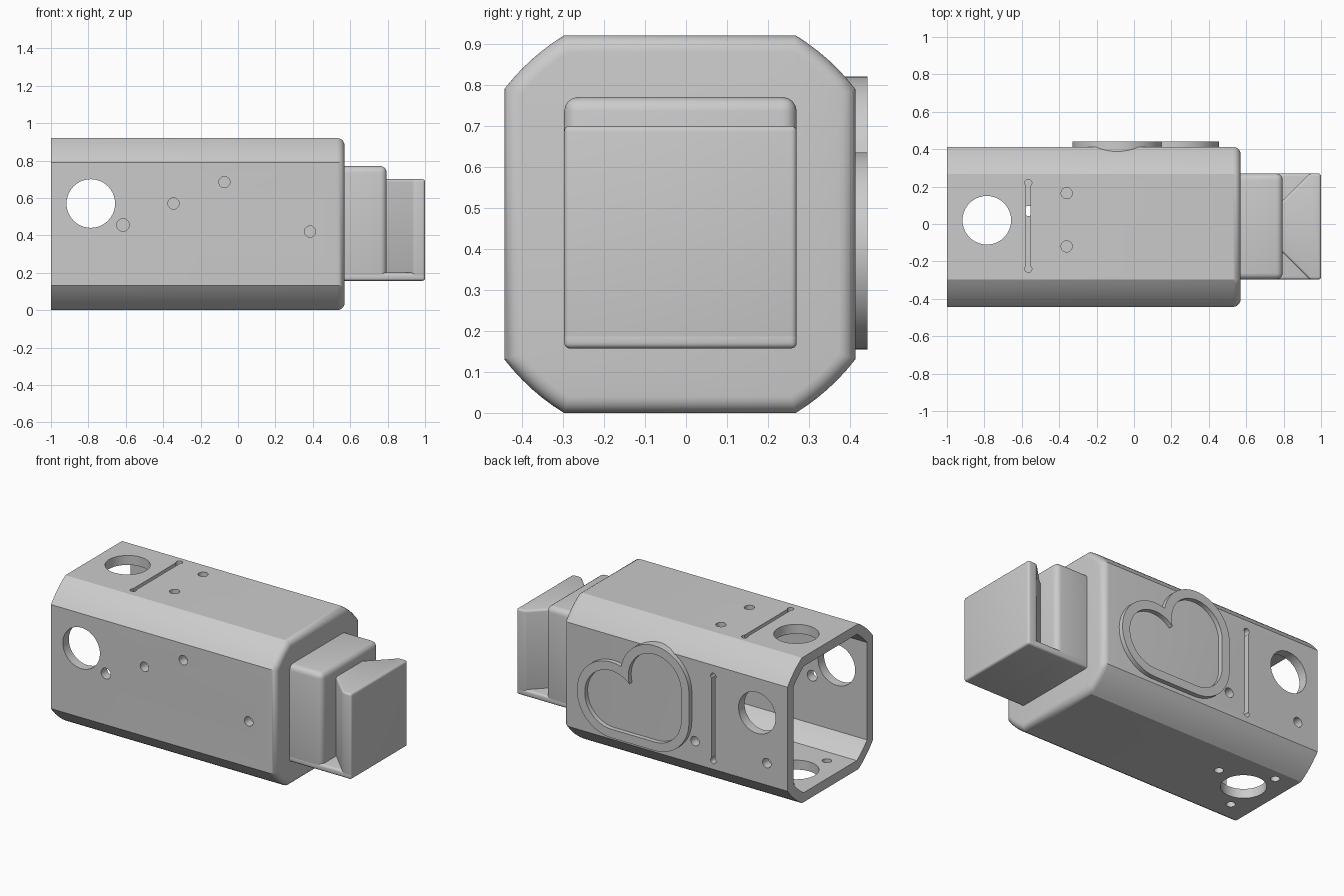
import bpy, bmesh
from math import pi, cos, sin, acos, asin, atan2, sqrt, hypot, radians

if "Cube" in bpy.data.objects:
    bpy.data.objects.remove(bpy.data.objects["Cube"])


def finish(name, bm):
    bmesh.ops.recalc_face_normals(bm, faces=bm.faces)
    me = bpy.data.meshes.new(name)
    bm.to_mesh(me)
    bm.free()
    ob = bpy.data.objects.new(name, me)
    bpy.context.collection.objects.link(ob)
    return ob


def activate(ob):
    bpy.ops.object.select_all(action='DESELECT')
    ob.select_set(True)
    bpy.context.view_layer.objects.active = ob


def smooth(ob):
    activate(ob)
    bpy.ops.object.shade_smooth_by_angle(angle=radians(30))


def bevel(ob, width, segments=4):
    m = ob.modifiers.new("bevel", 'BEVEL')
    m.width, m.segments, m.limit_method = width, segments, 'ANGLE'
    activate(ob)
    bpy.ops.object.modifier_apply(modifier=m.name)
    smooth(ob)


def loft(bm, rings):
    loops = [[bm.verts.new(p) for p in r] for r in rings]
    n = len(loops[0])
    for a, b in zip(loops, loops[1:]):
        for i in range(n):
            bm.faces.new((a[i], a[(i + 1) % n], b[(i + 1) % n], b[i]))
    bm.faces.new(loops[0][::-1])
    bm.faces.new(loops[-1])


def prism(bm, outline, axis, lo, hi):
    place = (lambda u, v, w: (u, w, v)) if axis == 'y' else (lambda u, v, w: (u, v, w))
    loft(bm, [[place(u, v, w) for u, v in outline] for w in (lo, hi)])


def arc(cx, cy, r, a0, a1, n):
    return [(cx + r * cos(a0 + (a1 - a0) * i / n), cy + r * sin(a0 + (a1 - a0) * i / n))
            for i in range(n + 1)]


def circle(x, y, r, n=32):
    return arc(x, y, r, 0, 2 * pi, n)[:-1]


def slot(x, lo, hi, r=0.019, half=0.012):
    # thin slot with a round hole at each end
    g = asin(half / r)
    return (arc(x, hi, r, -pi / 2 + g, 3 * pi / 2 - g, 14)
            + arc(x, lo, r, pi / 2 + g, 5 * pi / 2 - g, 14))


def cut(ob, cutter):
    m = ob.modifiers.new("cut", 'BOOLEAN')
    m.operation, m.solver, m.object = 'DIFFERENCE', 'EXACT', cutter
    activate(ob)
    bpy.ops.object.modifier_apply(modifier=m.name)
    bpy.data.objects.remove(cutter)


# Hollow body: box clipped by a circle, open at -x, rounded at the +x end
CY, CZ, HW, HH, R = -0.015, 0.46, 0.428, 0.46, 0.54


def body_ring(x, inset):
    w, h, r = HW - inset, HH - inset, R - inset
    a0, a1 = acos(w / r), asin(h / r)
    quarter = arc(0, 0, r, a0, a1, 6)
    pts = quarter + [(-y, z) for y, z in quarter[::-1]]
    pts += [(-y, -z) for y, z in pts]
    return [(x, CY + y, CZ + z) for y, z in pts]


bm = bmesh.new()
rings = [body_ring(0.5, 0.06), body_ring(-1, 0.06), body_ring(-1, 0)]
rad = 0.04
for i in range(6):
    t = pi / 2 * i / 5
    rings.append(body_ring(0.57 - rad + rad * sin(t), rad * (1 - cos(t))))
loft(bm, rings)
body = finish("body", bm)

# Wall holes: (outline, axis, from, to)
front, back, top, bottom = ('y', -0.5, -0.33), ('y', 0.33, 0.5), ('z', 0.8, 1.0), ('z', -0.1, 0.1)
holes = [
    (front, [(-0.787, 0.57, 0.13), (-0.615, 0.455, 0.034), (-0.345, 0.57, 0.03),
             (-0.073, 0.685, 0.03), (0.385, 0.42, 0.03)]),
    (back, [(-0.787, 0.57, 0.13), (-0.352, 0.275, 0.03), (-0.855, 0.27, 0.03)]),
    (top, [(-0.787, 0.02, 0.13), (-0.36, 0.165, 0.03), (-0.36, -0.12, 0.03)]),
    (bottom, [(-0.787, 0.02, 0.13), (-0.564, 0.07, 0.027), (-0.867, 0.2, 0.027),
              (-0.86, -0.18, 0.027)]),
]
bm = bmesh.new()
for side, items in holes:
    for x, v, r in items:
        prism(bm, circle(x, v, r, 40 if r > 0.1 else 20), *side)
prism(bm, slot(-0.565, -0.24, 0.22), *top)
prism(bm, slot(-0.48, 0.185, 0.72), *back)
cutter = finish("hole_cutter", bm)
cutter.hide_render = True
cut(body, cutter)
smooth(body)


# Raised rim on the back wall, outlined by three arcs
def rim_outline(r):
    (ax, az), (bx, bz), cz = (-0.09, 0.58), (0.215, 0.395), 0.395
    dx, dz = bx - ax, bz - az
    d = hypot(dx, dz)
    h = sqrt(r * r - d * d / 4)
    nx, nz = (ax + bx) / 2 - dz / d * h, (az + bz) / 2 + dx / d * h
    return (arc(bx, bz, r, -pi / 2, atan2(nz - bz, nx - bx), 28)
            + arc(ax, az, r, atan2(nz - az, nx - ax), pi, 24)[1:]
            + arc(ax, cz, r, pi, 3 * pi / 2, 12))


bm = bmesh.new()
prism(bm, rim_outline(0.24), 'y', 0.375, 0.442)
rim = finish("back_rim", bm)
bm = bmesh.new()
prism(bm, rim_outline(0.185), 'y', 0.3, 0.5)
cutter = finish("rim_cutter", bm)
cutter.hide_render = True
cut(rim, cutter)
smooth(rim)


# Stepped nose: neck block, base plate and dovetail end block
def block(name, outline, z0, z1, width):
    bm = bmesh.new()
    prism(bm, outline, 'z', z0, z1)
    bevel(finish(name, bm), width)


def rect(x0, x1):
    return [(x0, -0.297), (x1, -0.297), (x1, 0.27), (x0, 0.27)]


block("neck", rect(0.5, 0.795), 0.157, 0.77, 0.035)
block("nose_base", rect(0.52, 1.0), 0.157, 0.2, 0.014)
block("nose_dovetail", [(0.7, -0.152), (0.795, -0.152), (0.94, -0.297), (1.0, -0.297),
                        (1.0, 0.27), (0.94, 0.27), (0.795, 0.125), (0.7, 0.125)],
      0.157, 0.7, 0.014)
